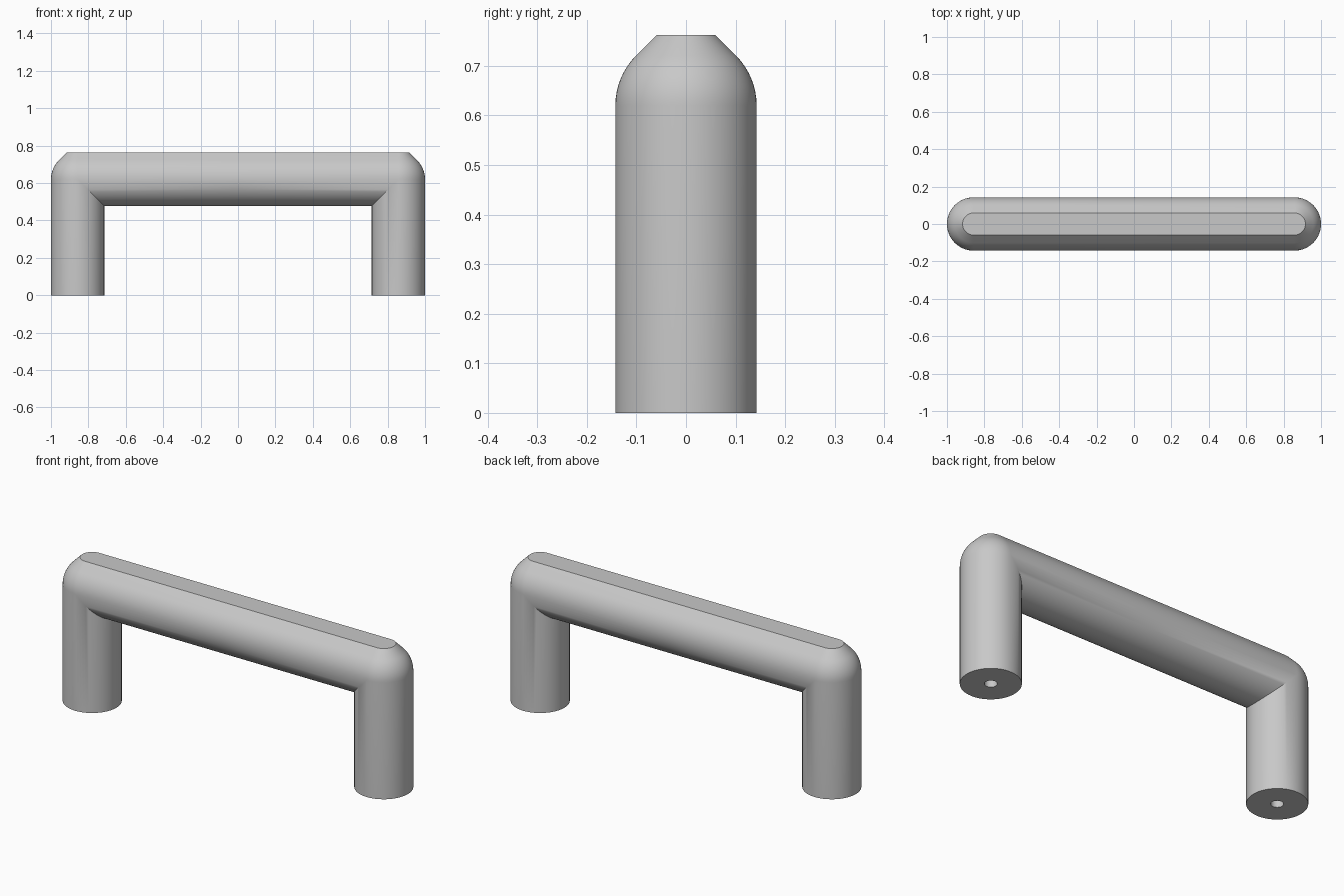
import bpy
import bmesh
from math import sin, cos, pi, tan

cube = bpy.data.objects.get("Cube")
if cube:
    bpy.data.objects.remove(cube)

R = 0.1425            # tube radius
LEG_X = 1 - R         # leg axis
AXIS_Z = 0.62         # bar axis height
HOLE_R, HOLE_DEPTH = 0.03, 0.4
N = 64                # sides of a full circle

metal = bpy.data.materials.new("Grey metal")
metal.use_nodes = True
GREY = (0.58, 0.58, 0.58, 1)
metal.diffuse_color = GREY
bsdf = metal.node_tree.nodes["Principled BSDF"]
bsdf.inputs["Base Color"].default_value = GREY
bsdf.inputs["Roughness"].default_value = 0.5

bm = bmesh.new()


def face(points):
    return bm.faces.new([bm.verts.new(p) for p in points])


def strip(a, b):
    """Quads between two rows of points."""
    for i in range(len(a) - 1):
        face((a[i], a[i + 1], b[i + 1], b[i]))


def ring(radius, height, start=0, end=N):
    """Arc of points around the leg axis; height depends on the angle."""
    angles = [2 * pi * i / N for i in range(start, end + 1)]
    return [(LEG_X + radius * cos(a), radius * sin(a), height(a)) for a in angles]


def to_middle(row):
    return [(0, y, z) for x, y, z in row]


# Leg, mitred on its inner half where it meets the bar
strip(ring(R, lambda a: 0), ring(R, lambda a: AXIS_Z + R * min(0, cos(a))))

# Foot with a blind screw hole
strip(ring(R, lambda a: 0), ring(HOLE_R, lambda a: 0))
strip(ring(HOLE_R, lambda a: 0), ring(HOLE_R, lambda a: HOLE_DEPTH))
face(ring(HOLE_R, lambda a: HOLE_DEPTH)[:-1])

# Round underside of the bar, ending on the mitre
under = ring(R, lambda a: AXIS_Z + R * cos(a), N // 4, 3 * N // 4)
strip(under, to_middle(under))

# Upper profile: arc up to 45 degrees, then a tangent slope to the flat top
steps = N // 8
profile = [(R * cos(pi / 4 * i / steps), R * sin(pi / 4 * i / steps))
           for i in range(steps + 1)]
profile.append((R * tan(pi / 8), R))

# Rounded corner: the upper profile turned about the leg axis
rows = [ring(rad, lambda a, h=h: AXIS_Z + h, -N // 4, N // 4) for rad, h in profile]
for low, high in zip(rows, rows[1:]):
    strip(low, high)

# Upper sides of the bar and the flat top
for end in (0, -1):
    edge = [row[end] for row in rows]
    strip(edge, to_middle(edge))
face(rows[-1] + to_middle([rows[-1][-1], rows[-1][0]]))

bmesh.ops.remove_doubles(bm, verts=bm.verts, dist=0.0001)

# Mirror to the other side and weld the middle
copy = bmesh.ops.duplicate(bm, geom=bm.verts[:] + bm.edges[:] + bm.faces[:])
for item in copy["geom"]:
    if isinstance(item, bmesh.types.BMVert):
        item.co.x = -item.co.x
bmesh.ops.remove_doubles(bm, verts=bm.verts, dist=0.0001)
bmesh.ops.recalc_face_normals(bm, faces=bm.faces)

mesh = bpy.data.meshes.new("pull_handle")
bm.to_mesh(mesh)
bm.free()
mesh.materials.append(metal)
handle = bpy.data.objects.new("pull_handle", mesh)
bpy.context.collection.objects.link(handle)

bpy.ops.object.select_all(action="DESELECT")
handle.select_set(True)
bpy.context.view_layer.objects.active = handle
bpy.ops.object.shade_smooth_by_angle()
